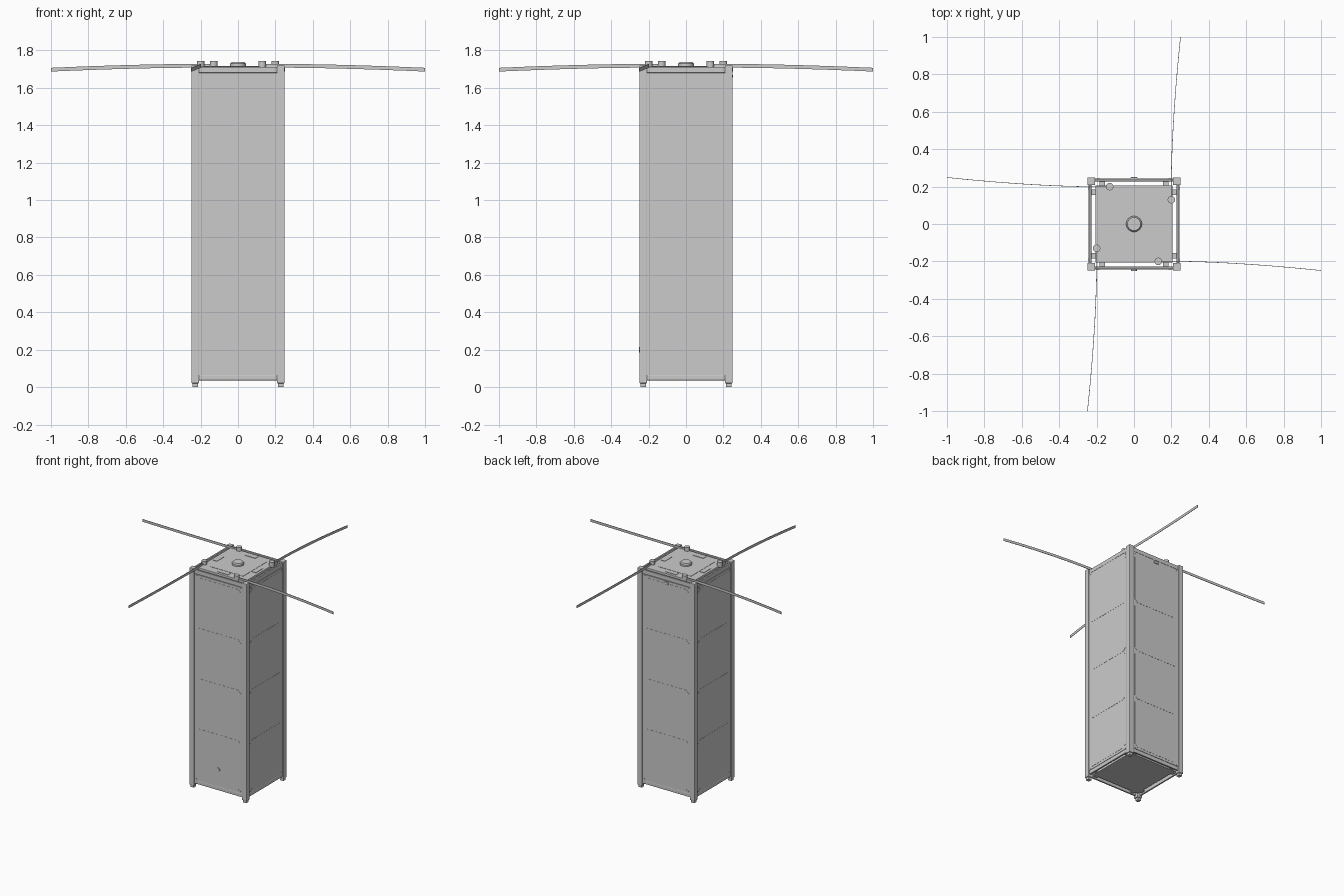
import bpy, bmesh, math
from mathutils import Matrix, Vector

if "Cube" in bpy.data.objects:
    bpy.data.objects.remove(bpy.data.objects["Cube"])


def finish(name, bm, turn=0, smooth=False):
    bmesh.ops.rotate(bm, verts=bm.verts, cent=(0, 0, 0),
                     matrix=Matrix.Rotation(turn * math.pi / 2, 3, 'Z'))
    bmesh.ops.recalc_face_normals(bm, faces=bm.faces)
    me = bpy.data.meshes.new(name)
    bm.to_mesh(me)
    bm.free()
    ob = bpy.data.objects.new(name, me)
    bpy.context.collection.objects.link(ob)
    if smooth:
        bpy.context.view_layer.objects.active = ob
        ob.select_set(True)
        bpy.ops.object.shade_smooth_by_angle(angle=math.radians(35))
        ob.select_set(False)
    return ob


def box(name, lo, hi, turn=0, bevel=0):
    bm = bmesh.new()
    bmesh.ops.create_cube(bm, size=1)
    for v in bm.verts:
        v.co = Vector([(a + b) / 2 + c * (b - a) for a, b, c in zip(lo, hi, v.co)])
    if bevel:
        bmesh.ops.bevel(bm, geom=bm.edges[:], offset=bevel, segments=2,
                        profile=0.5, affect='EDGES')
    return finish(name, bm, turn)


def disc(name, centre, r, depth, axis='Z', turn=0, r2=None, n=24):
    bm = bmesh.new()
    bmesh.ops.create_cone(bm, cap_ends=True, segments=n, radius1=r,
                          radius2=r if r2 is None else r2, depth=depth)
    m = Matrix.Translation(centre)
    if axis == 'Y':
        m = m @ Matrix.Rotation(math.pi / 2, 4, 'X')
    bmesh.ops.transform(bm, matrix=m, verts=bm.verts)
    return finish(name, bm, turn, True)


def prism(name, outline, y0, y1, turn):
    """Extrude an x-z outline between two y values."""
    bm = bmesh.new()
    f = bm.faces.new([bm.verts.new((x, y0, z)) for x, z in outline])
    g = bmesh.ops.extrude_face_region(bm, geom=[f])
    for v in g['geom']:
        if isinstance(v, bmesh.types.BMVert):
            v.co.y = y1
    return finish(name, bm, turn)


def antenna(turn):
    """Thin tape that curves sideways and droops to its tip."""
    bm = bmesh.new()
    rings, n = [], 20
    for i in range(n + 1):
        x = 0.13 + 0.87 * i / n
        t = max(0, (x - 0.2) / 0.8)
        y = -0.199 - 0.05 * t ** 1.7
        z = 1.728 - 0.021 * t ** 1.7
        rings.append([bm.verts.new((x, y + dy, z + dz)) for dy, dz in
                      ((-.0015, 0), (.0015, 0), (.0015, -.02), (-.0015, -.02))])
    for a, b in zip(rings, rings[1:]):
        for k in range(4):
            bm.faces.new((a[k], a[(k + 1) % 4], b[(k + 1) % 4], b[k]))
    bm.faces.new(rings[0])
    bm.faces.new(rings[-1])
    finish("tape_antenna", bm, turn, True)


for t in range(4):
    # corner rail with stepped ends
    box("corner_rail", (.208, -.249, .02), (.249, -.208, 1.72), t, .004)
    box("rail_foot", (.213, -.244, 0), (.243, -.214, .021), t, .003)
    # cross bars of the frame
    box("bottom_bar", (-.209, -.241, .036), (.209, -.228, .066), t, .003)
    box("top_bar", (-.209, -.241, 1.68), (.209, -.228, 1.712), t, .003)
    # side panel and its solar cells with clipped corners
    box("side_panel", (-.208, -.242, .066), (.208, -.234, 1.678), t)
    for i in range(2):
        for j in range(4):
            x0 = -.197 + i * .199
            x1, z0 = x0 + .195, .085 + j * .395
            z1, s = z0 + .388, .025
            left = [(x0 + s, z0), (x0, z0 + s), (x0, z1 - s), (x0 + s, z1)]
            right = [(x1, z1), (x1, z0)]
            pts = left + right
            if i == 1:
                pts = [(x0, z0), (x0, z1), (x1 - s, z1), (x1, z1 - s),
                       (x1, z0 + s), (x1 - s, z0)]
            prism("solar_cell", pts, -.242, -.2432, t)
    for x in (-.19, .19):
        for z in (.076, 1.668):
            disc("panel_screw", (x, -.243, z), .006, .004, 'Y', t, n=12)
    # antenna and its post
    antenna(t)
    disc("antenna_post", (.13, -.2, 1.723), .02, .042, 'Z', t)
    # tabs joining the end plates to the frame, and pads on the top
    for s in (-1, 1):
        box("plate_tab", (s * .17 - .015, -.23, 1.684), (s * .17 + .015, -.2, 1.696), t)
        box("base_tab", (s * .17 - .015, -.23, .046), (s * .17 + .015, -.2, .056), t)
    box("top_pad", (-.045, -.187, 1.714), (.045, -.151, 1.718), t)

# end plates
box("top_plate", (-.206, -.206, 1.695), (.206, .206, 1.715), 0, .003)
box("top_inset", (-.145, -.145, 1.714), (.145, .145, 1.717), 0)
box("base_plate", (-.206, -.206, .042), (.206, .206, .06), 0, .003)

# central sensor on the top
disc("sensor_base", (0, 0, 1.722), .042, .016, n=40)
disc("sensor_cap", (0, 0, 1.734), .042, .008, r2=.035, n=40)

# small port on the front, button at the top of the back
disc("front_port", (0, -.246, .2), .015, .008, 'Y', n=20)
box("back_button", (-.02, .241, 1.652), (.02, .25, 1.672), 0, .003)
